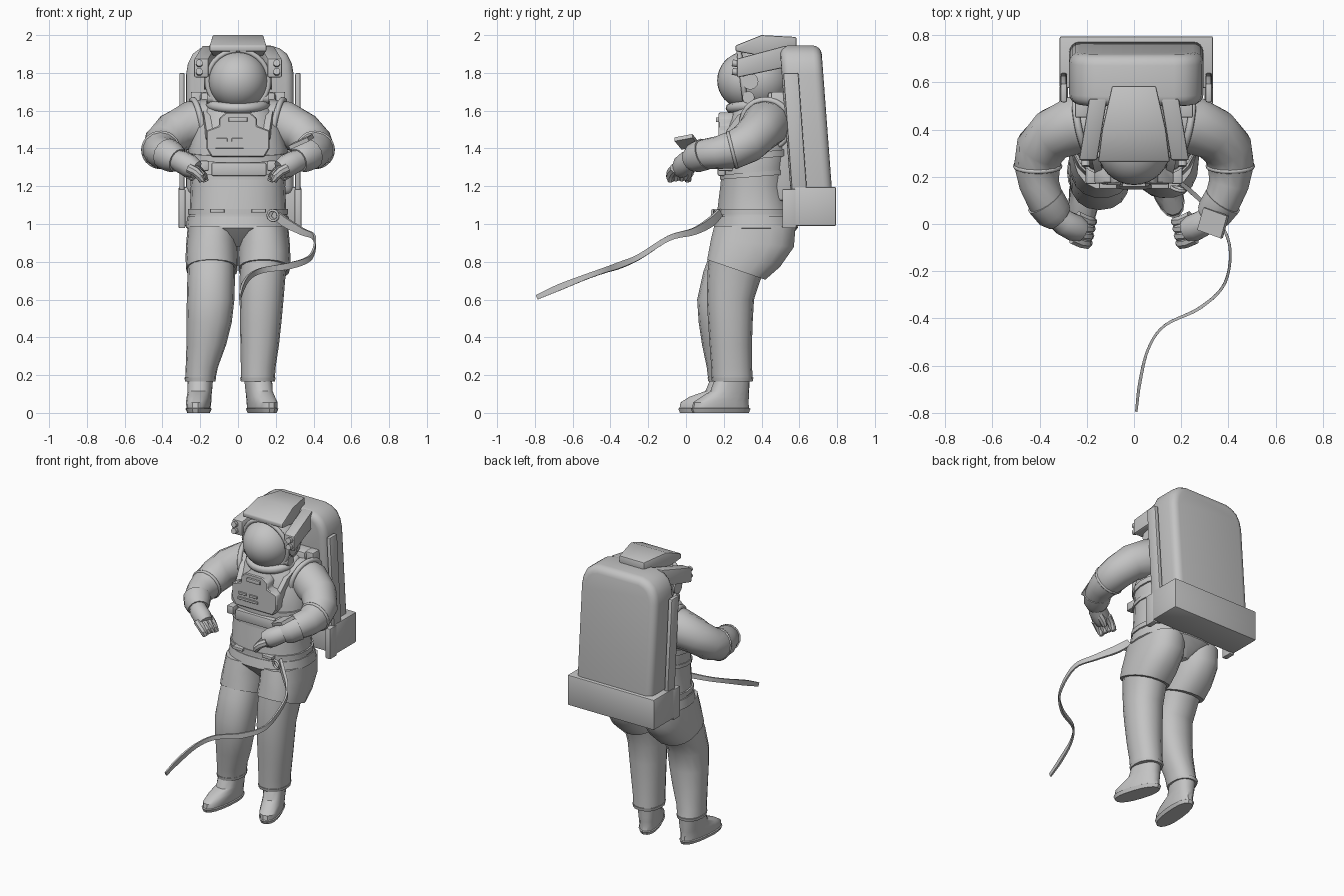
import bpy, bmesh, math
from math import cos, sin, pi
from mathutils import Vector

cube = bpy.data.objects.get("Cube")
if cube:
    bpy.data.objects.remove(cube, do_unlink=True)

# One plain grey for the whole suit
GREY = (0.55, 0.55, 0.55, 1)
suit = bpy.data.materials.new("suit_grey")
suit.use_nodes = True
suit.diffuse_color = GREY
suit.node_tree.nodes["Principled BSDF"].inputs["Base Color"].default_value = GREY


def finish(ob, name, angle=35):
    ob.name = ob.data.name = name
    ob.data.materials.clear()
    ob.data.materials.append(suit)
    bpy.ops.object.select_all(action='DESELECT')
    ob.select_set(True)
    bpy.context.view_layer.objects.active = ob
    bpy.ops.object.shade_smooth_by_angle(angle=math.radians(angle))
    return ob


def bridge(name, rings, bevel=0, segments=2):
    """Skin a list of equal rings, cap both ends, round the edges if asked."""
    bm = bmesh.new()
    vs = [[bm.verts.new(p) for p in r] for r in rings]
    n = len(vs[0])
    for a, b in zip(vs, vs[1:]):
        for i in range(n):
            j = (i + 1) % n
            bm.faces.new((a[i], a[j], b[j], b[i]))
    bm.faces.new(vs[0])
    bm.faces.new(vs[-1])
    bmesh.ops.recalc_face_normals(bm, faces=bm.faces[:])
    if bevel:
        sharp = [e for e in bm.edges if e.calc_face_angle(0) > 0.7]
        bmesh.ops.bevel(bm, geom=sharp, offset=bevel, segments=segments,
                        profile=0.5, affect='EDGES', clamp_overlap=True)
    me = bpy.data.meshes.new(name)
    bm.to_mesh(me)
    bm.free()
    ob = bpy.data.objects.new(name, me)
    bpy.context.collection.objects.link(ob)
    return finish(ob, name)


def body(name, secs, n=18, e=0.85):
    """Loft of level rounded sections: x, y, z, half width, half depth, tilt."""
    rings = []
    for x, y, z, rx, ry, *tilt in secs:
        t = tilt[0] if tilt else 0
        ring = []
        for k in range(n):
            c, s = cos(2 * pi * k / n), sin(2 * pi * k / n)
            px = rx * math.copysign(abs(c) ** e, c)
            py = ry * math.copysign(abs(s) ** e, s)
            ring.append((x + px, y + py, z + t * py))
        rings.append(ring)
    return bridge(name, rings)


def smooth_path(pts, steps=4):
    """Catmull-Rom curve through points of any length."""
    p = [Vector(q) for q in pts]
    p = [2 * p[0] - p[1]] + p + [2 * p[-1] - p[-2]]
    out = []
    for a, b, c, d in zip(p, p[1:], p[2:], p[3:]):
        for k in range(steps):
            t = k / steps
            out.append(0.5 * (2 * b + (c - a) * t + (2 * a - 5 * b + 4 * c - d) * t * t
                              + (3 * b - a - 3 * c + d) * t ** 3))
    return out + [p[-2]]


def tube(name, pts, n=14, flat=1):
    """Sweep along x, y, z, radius points; flat thins it sideways."""
    pos = [Vector(p[:3]) for p in pts]
    rings = []
    for i, p in enumerate(pts):
        t = (pos[min(i + 1, len(pos) - 1)] - pos[max(i - 1, 0)]).normalized()
        u = t.cross(Vector((0, 0, 1))).normalized()
        v = u.cross(t)
        rings.append([pos[i] + p[3] * (u * flat * cos(a) + v * sin(a))
                      for a in ((k + 0.5) * 2 * pi / n for k in range(n))])
    return bridge(name, rings)


def box(name, x, y, z, shear=0, bevel=0.008, segments=2):
    """Box from x, y, z ranges; shear moves its top in y."""
    return bridge(name, [[(x[0], y[0] + d, h), (x[1], y[0] + d, h), (x[1], y[1] + d, h),
                          (x[0], y[1] + d, h)] for h, d in ((z[0], 0), (z[1], shear))],
                  bevel, segments)


def taper(name, secs, bevel=0.008):
    """Block along y: y, centre x, half width, bottom, top."""
    return bridge(name, [[(c - w, y, b), (c + w, y, b), (c + w, y, t), (c - w, y, t)]
                         for y, c, w, b, t in secs], bevel)


def turn(axis):
    return Vector(axis).to_track_quat('Z', 'Y').to_euler()


def torus(name, loc, axis, major, minor):
    bpy.ops.mesh.primitive_torus_add(location=loc, rotation=turn(axis), major_radius=major,
                                     minor_radius=minor, major_segments=28, minor_segments=8)
    return finish(bpy.context.object, name, 60)


def disc(name, loc, axis, r, depth):
    bpy.ops.mesh.primitive_cylinder_add(vertices=20, location=loc, rotation=turn(axis),
                                        radius=r, depth=depth)
    return finish(bpy.context.object, name)


def ball(name, loc, scale):
    bpy.ops.mesh.primitive_uv_sphere_add(segments=32, ring_count=18, location=loc, radius=1)
    bpy.context.object.scale = scale
    return finish(bpy.context.object, name, 60)


# Torso, bands and pelvis
body("torso", [(0, .37, 1.0, .268, .21), (0, .365, 1.08, .255, .2), (0, .36, 1.2, .25, .18),
               (0, .37, 1.3, .258, .18), (0, .38, 1.4, .262, .18), (0, .39, 1.5, .235, .18),
               (0, .4, 1.58, .2, .16), (0, .39, 1.64, .15, .13)], 22)
for nm, y, z, rx, ry, h, t in (("waist_band", .367, 1.05, .266, .207, .03, 0),
                               ("lower_chest_band", .366, 1.25, .262, .188, .025, .08),
                               ("chest_band", .377, 1.345, .27, .192, .035, .1)):
    body(nm, [(0, y, z, rx, ry, t), (0, y, z + h, rx, ry, t)], 22)
body("pelvis", [(0, .37, 1.04, .268, .212), (0, .37, .98, .276, .225), (0, .37, .94, .2, .19),
                (0, .37, .88, .04, .13)], 22)
box("back_shell", (-.2, .2), (.45, .57), (1.12, 1.7), -.02, .02)

# Thigh covers, legs and boots; the right leg stands slightly forward
for s, side in ((1, "left"), (-1, "right")):
    body(side + "_thigh_cover", [(s * .13, .365, .99, .136, .218), (s * .136, .352, .9, .138, .222, -.1),
                                 (s * .139, .31, .82, .139, .19, -.25),
                                 (s * .138, .266, .758, .136, .156, -.345)])
left = [(.137, .27, .8, .125, .145, -.3), (.13, .252, .72, .121, .138, -.2), (.125, .235, .6, .116, .125),
        (.12, .235, .48, .11, .118), (.115, .237, .36, .102, .112), (.107, .242, .24, .092, .108),
        (.105, .245, .175, .09, .108)]
right = [(-.14, .27, .8, .125, .143, -.3), (-.142, .23, .72, .126, .138, -.2), (-.145, .185, .6, .126, .126),
         (-.153, .185, .48, .12, .118), (-.168, .195, .36, .105, .11), (-.192, .212, .24, .085, .102),
         (-.2, .222, .175, .08, .104)]
for side, leg, yaw, grow in (("left", left, .33, 0), ("right", right, -.1, .018)):
    body(side + "_leg", leg, 16, 0.9)
    x, y, z, rx, ry = leg[-1]
    body(side + "_ankle_hem", [(x, y, z - .008, rx, ry), (x, y, z + .012, rx + .004, ry + .004)], 16, 0.9)
    c = -.07 - grow
    boot = body(side + "_boot", [(0, c, 0, .056, .155 + grow), (0, c, .022, .066, .164 + grow),
                                 (0, c, .026, .06, .157 + grow), (0, c, .055, .064, .152 + grow),
                                 (0, c + .025, .085, .063, .13 + grow), (0, -.02, .115, .064, .105),
                                 (0, 0, .2, .07, .09)])
    boot.location = (x, y + .005, 0)
    boot.rotation_euler.z = yaw

# Arms, cuffs and gloves
arm = [(-.16, .43, 1.53, .13), (-.25, .418, 1.525, .125), (-.34, .38, 1.482, .113),
       (-.395, .32, 1.425, .108), (-.41, .25, 1.392, .1), (-.402, .17, 1.378, .087),
       (-.375, .1, 1.37, .08), (-.338, .048, 1.348, .07)]
for s, side in ((1, "left"), (-1, "right")):
    def m(p):
        return (-s * p[0],) + tuple(p[1:])
    tube(side + "_arm", [m(p) for p in arm], 14)
    torus(side + "_shoulder_ring", m((-.215, .425, 1.53)), m((-.08, -.015, -.015)), .13, .016)
    torus(side + "_elbow_ring", m((-.408, .245, 1.392)), m((0, -.08, -.02)), .095, .01)
    tube(side + "_cuff", [m((-.377, .1, 1.37, .086)), m((-.342, .05, 1.35, .08)),
                          m((-.318, .028, 1.337, .064))])
    tube(side + "_palm", [m((-.335, .04, 1.345, .054)), m((-.295, .005, 1.327, .06)),
                          m((-.255, -.015, 1.306, .062)), m((-.222, -.03, 1.288, .05))], 12, 0.95)
    for i in range(4):
        k = (i - 1.5) * .032
        tip = [(-.25, -.015, 1.305, .026), (-.213, -.032, 1.286, .025),
               (-.19, -.038, 1.26, .023), (-.18, -.034, 1.235, .016)]
        tube(side + "_finger", [m((x + k * .2, y + k * .95, z - abs(k) * .2, r))
                                for x, y, z, r in tip], 8)
    tube(side + "_thumb", [m((-.3, .02, 1.3, .027)), m((-.265, .015, 1.265, .024)),
                           m((-.235, 0, 1.24, .017))], 8)

# Checklist booklet on the left wrist
bpy.ops.mesh.primitive_cube_add(size=1, location=(.335, .005, 1.435), rotation=(.2, -.4, -.35))
bpy.context.object.scale = (.115, .1, .022)
finish(bpy.context.object, "wrist_checklist")

# Helmet, brim and neck
ball("helmet_shell", (0, .39, 1.765), (.172, .165, .168))
ball("visor", (0, .325, 1.76), (.157, .16, .155))
torus("visor_brim", (0, .3, 1.758), (0, 1, .12), .163, .014)
torus("neck_ring", (0, .38, 1.635), (0, -.15, 1), .145, .027)
taper("helmet_top_cover", [(.262, 0, .152, 1.915, 1.945), (.4, 0, .135, 1.89, 2.0),
                           (.585, 0, .093, 1.925, 1.99)])
for s, side in ((1, "left"), (-1, "right")):
    taper(side + "_lamp_pod", [(.27, s * .195, .038, 1.775, 1.875), (.53, s * .152, .038, 1.83, 1.945)])
    for z in (1.805, 1.85):
        disc(side + "_lamp", (s * .205, .262, z), (0, 1, -.2), .018, .035)
    disc(side + "_ear_cap", (s * .165, .34, 1.755), (1, 0, 0), .043, .03)
    disc(side + "_neck_latch", (s * .15, .33, 1.67), (1, 0, 0), .032, .03)
    tube(side + "_harness_strap", [(s * .19, .54, 1.68, .03), (s * .18, .42, 1.63, .03),
                                   (s * .165, .29, 1.56, .03), (s * .15, .22, 1.46, .03)], 4, 0.8)

# Chest control unit with raised labels and side fittings
half = [(.14, 1.355), (.167, 1.4), (.167, 1.495), (.1, 1.52), (.1, 1.56), (.065, 1.59)]
outline = half + [(-x, z) for x, z in reversed(half)]
bridge("chest_unit", [[(x, y, z) for x, z in outline] for y in (.172, .27)], .006, 1)
for x, z, w in ((-.085, 1.445, .03), (-.005, 1.445, .03), (-.045, 1.41, .075)):
    box("chest_label", (x - w, x + w), (.165, .174), (z - .009, z + .009), 0, .002, 1)
box("chest_switch_row", (-.05, .05), (.158, .18), (1.54, 1.565), 0, .004)
box("lower_chest_panel", (-.14, .15), (.168, .21), (1.255, 1.325), 0)
for s in (-1, 1):
    box("chest_side_fitting", (s * .18 - .025, s * .18 + .025), (.17, .25), (1.28, 1.335), 0)
    box("belt_fitting", (s * .11 - .038, s * .11 + .038), (.15, .19), (1.06, 1.08), 0, .004)

# Life support backpack, an arched slab leaning forward, with base and side rails
arch = [(.285, 1.15), (.285, 1.79), (.275, 1.85), (.25, 1.9), (.21, 1.93), (.16, 1.945)]
arch += [(-x, z) for x, z in reversed(arch)]
bridge("backpack", [[(x + .01, y - (z - 1.15) * .075, z) for x, z in arch]
                    for y in (.555, .775)], .045, 4)
box("backpack_base", (-.315, .335), (.575, .795), (.99, 1.195), 0, .008)
for s, x in ((-1, -.297), (1, .317)):
    box("base_flange", (x - .018, x + .018), (.51, .585), (.978, 1.185), 0, .006)
    box("backpack_side_rail", (x - .014, x + .014), (.56, .64), (1.18, 1.8), -.045)
    box("backpack_bracket", (s * .22 - .03, s * .22 + .03), (.46, .56), (1.5, 1.7), -.01)

# Tether strap, wider near its hook
tether = [(.19, .18, 1.06, .03), (.25, .13, 1.01, .034), (.34, .04, .96, .026), (.405, -.09, .925, .02),
          (.385, -.25, .825, .02), (.28, -.355, .78, .024), (.13, -.43, .755, .02), (.06, -.53, .72, .02),
          (.025, -.67, .665, .024), (.01, -.79, .612, .018)]
tube("tether_strap", smooth_path(tether, 5), 4, 0.4)
torus("tether_hook", (.185, .148, 1.045), (.3, 1, .2), .028, .007)
